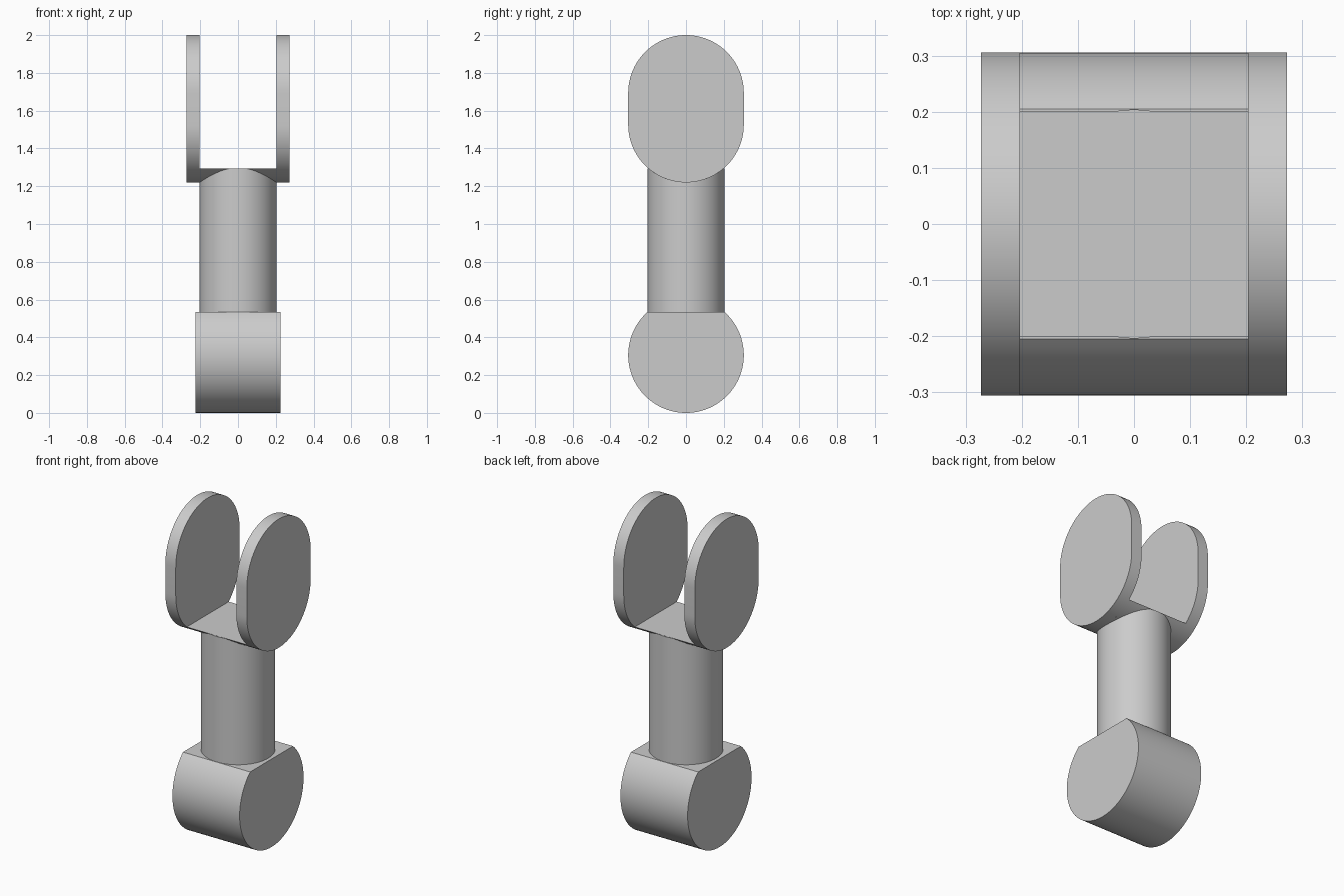
import bpy
import bmesh
from math import sin, cos, asin, pi, radians

if "Cube" in bpy.data.objects:
    bpy.data.objects.remove(bpy.data.objects["Cube"], do_unlink=True)

grey = bpy.data.materials.new("light grey")
grey.use_nodes = True
grey.diffuse_color = (0.6, 0.6, 0.6, 1)
grey.node_tree.nodes["Principled BSDF"].inputs["Base Color"].default_value = (0.6, 0.6, 0.6, 1)

R = 0.306           # radius of the rounded ends
STEM_R = 0.204
BARREL_Z, BARREL_TOP = R, 0.533
LOW_Z, HIGH_Z = 1.22 + R, 2 - R   # arc centres of the fork cheeks
BRIDGE_TOP = 1.295


def arc(cz, start, end, steps):
    """Points (y, z) on a circle of radius R about height cz."""
    return [(R * cos(start + (end - start) * i / steps),
             cz + R * sin(start + (end - start) * i / steps)) for i in range(steps + 1)]


def finish(name, bm):
    bmesh.ops.recalc_face_normals(bm, faces=bm.faces)
    mesh = bpy.data.meshes.new(name)
    bm.to_mesh(mesh)
    bm.free()
    mesh.materials.append(grey)
    obj = bpy.data.objects.new(name, mesh)
    bpy.context.collection.objects.link(obj)
    bpy.ops.object.select_all(action='DESELECT')
    obj.select_set(True)
    bpy.context.view_layer.objects.active = obj
    bpy.ops.object.shade_smooth_by_angle(angle=radians(30))


def extrude_x(name, profile, x0, x1):
    """Extrude a side profile of (y, z) points along x."""
    bm = bmesh.new()
    face = bm.faces.new([bm.verts.new((x0, y, z)) for y, z in profile])
    new = bmesh.ops.extrude_face_region(bm, geom=[face], use_keep_orig=True)["geom"]
    bmesh.ops.translate(bm, vec=(x1 - x0, 0, 0),
                        verts=[v for v in new if isinstance(v, bmesh.types.BMVert)])
    finish(name, bm)


# Lower barrel with a flat cut on top
a = asin((BARREL_TOP - BARREL_Z) / R)
extrude_x("lower_barrel", arc(BARREL_Z, -pi - a, a, 72), -0.225, 0.225)

# Round stem
bm = bmesh.new()
bmesh.ops.create_cone(bm, cap_ends=True, segments=64, radius1=STEM_R, radius2=STEM_R,
                      depth=BRIDGE_TOP - BARREL_TOP)
bmesh.ops.translate(bm, verts=bm.verts, vec=(0, 0, (BRIDGE_TOP + BARREL_TOP) / 2 - 0.002))
finish("stem", bm)

# Curved bridge joining the cheeks
b = asin((LOW_Z - BRIDGE_TOP) / R)
extrude_x("fork_bridge", arc(LOW_Z, -pi + b, -b, 32), -0.204, 0.204)

# Two fork cheeks with rounded ends
cheek = arc(LOW_Z, -pi, 0, 48) + arc(HIGH_Z, 0, pi, 48)
for name, side in (("left_fork_cheek", 1), ("right_fork_cheek", -1)):
    extrude_x(name, cheek, side * 0.203, side * 0.273)
